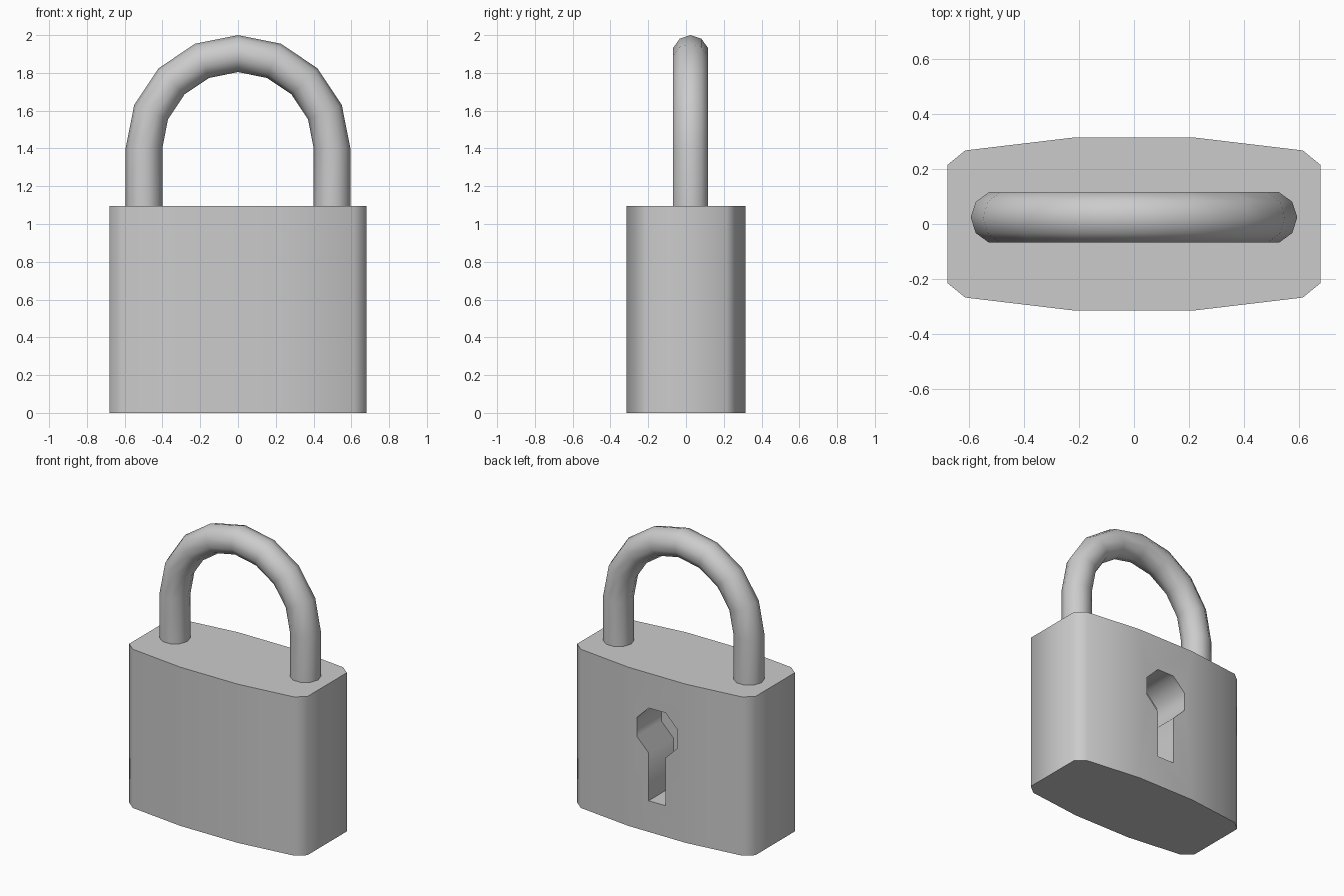
import bpy, bmesh, math

if "Cube" in bpy.data.objects:
    bpy.data.objects.remove(bpy.data.objects["Cube"])


def loft(name, rings):
    """Closed solid through matching rings of points."""
    bm = bmesh.new()
    loops = [[bm.verts.new(p) for p in ring] for ring in rings]
    n = len(loops[0])
    for a, b in zip(loops, loops[1:]):
        for i in range(n):
            j = (i + 1) % n
            bm.faces.new((a[i], a[j], b[j], b[i]))
    bm.faces.new(loops[0])
    bm.faces.new(loops[-1])
    bmesh.ops.recalc_face_normals(bm, faces=bm.faces)
    mesh = bpy.data.meshes.new(name)
    bm.to_mesh(mesh)
    bm.free()
    obj = bpy.data.objects.new(name, mesh)
    bpy.context.collection.objects.link(obj)
    return obj


def activate(obj):
    bpy.ops.object.select_all(action='DESELECT')
    obj.select_set(True)
    bpy.context.view_layer.objects.active = obj


def smooth(obj, degrees):
    activate(obj)
    bpy.ops.object.shade_smooth_by_angle(angle=math.radians(degrees))


# Lock body: bowed, chamfered outline extruded upward
quarter = [(0.68, 0.215), (0.615, 0.268), (0.22, 0.315)]
half = quarter + [(-x, y) for x, y in reversed(quarter)]
outline = half + [(-x, -y) for x, y in half]
body = loft("lock_body", [[(x, y, z) for x, y in outline] for z in (0, 1.095)])

# Keyhole cutter: octagon with a slot hanging from its bottom edge
KEY_R, KEY_Z, SLOT_BOTTOM = 0.168, 0.70, 0.215
hole = []
for i in range(8):
    a = math.radians(-67.5 + 45 * i)
    hole.append((KEY_R * math.cos(a), KEY_Z + KEY_R * math.sin(a)))
slot = hole[0][0]
hole += [(-slot, SLOT_BOTTOM), (slot, SLOT_BOTTOM)]
cutter = loft("keyhole_cutter", [[(x, y, z) for x, z in hole] for y in (0.045, 0.5)])
cutter.hide_render = True

activate(body)
cut = body.modifiers.new("keyhole", 'BOOLEAN')
cut.operation = 'DIFFERENCE'
cut.solver = 'EXACT'
cut.object = cutter
bpy.ops.object.modifier_apply(modifier=cut.name)
bpy.data.objects.remove(cutter)
smooth(body, 60)

# Shackle: ten-sided bar swept up, over a half circle and down
ARCH_R, BAR_R, BAR_Y, SPRING_Z, FOOT_Z = 0.498, 0.097, 0.024, 1.4, 1.08


def bar_ring(angle, z):
    c, s = math.cos(angle), math.sin(angle)
    ring = []
    for i in range(10):
        t = math.tau * i / 10
        r = ARCH_R + BAR_R * math.cos(t)
        ring.append((r * c, BAR_Y + BAR_R * math.sin(t), z + 1.008 * r * s))
    return ring


rings = [bar_ring(0, FOOT_Z)]
rings += [bar_ring(math.pi * k / 8, SPRING_Z) for k in range(9)]
rings.append(bar_ring(math.pi, FOOT_Z))
shackle = loft("shackle", rings)
smooth(shackle, 60)
